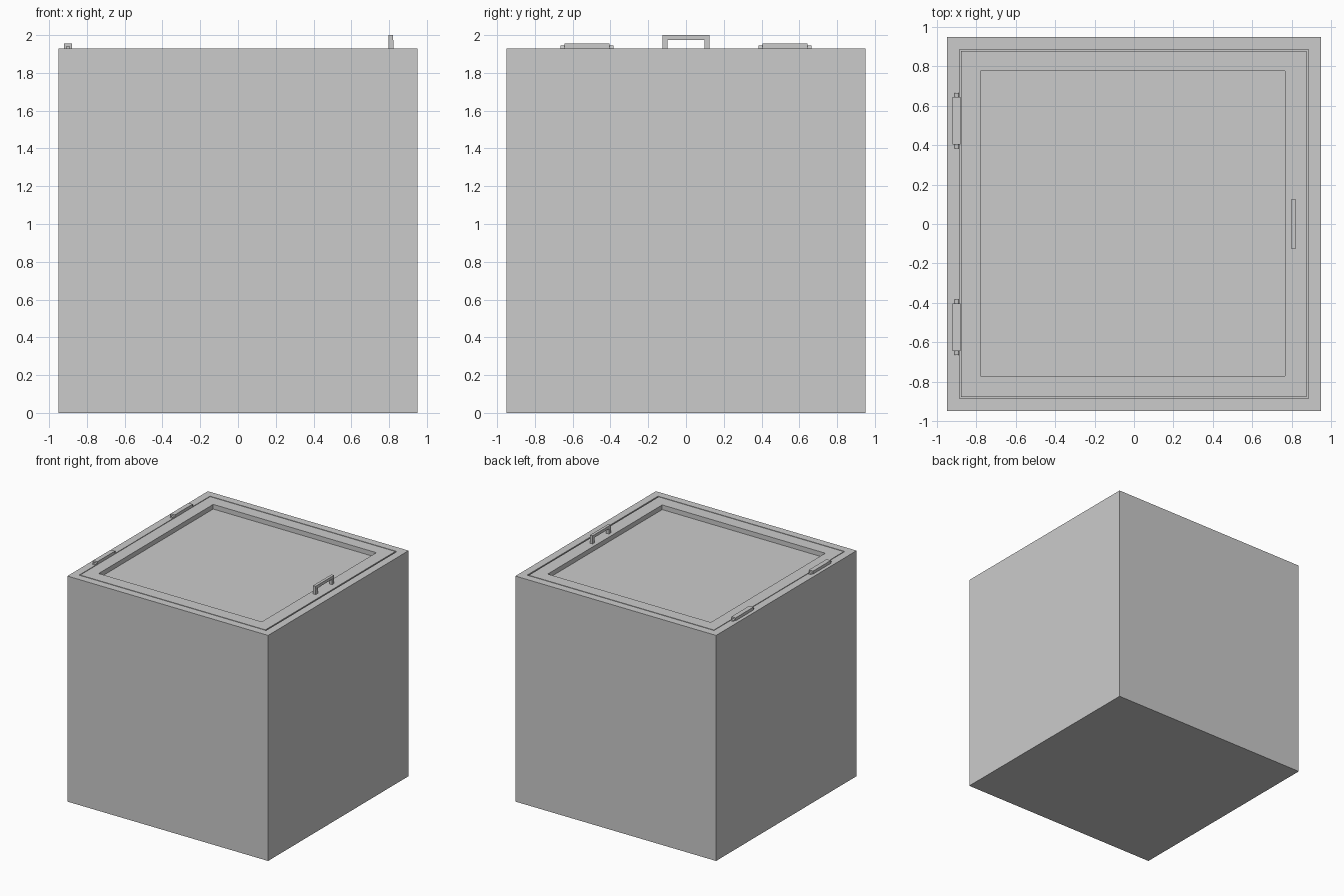
import bpy, bmesh
from mathutils import Matrix, Vector

if "Cube" in bpy.data.objects:
    bpy.data.objects.remove(bpy.data.objects["Cube"])

TOP = 1.93


def finish(bm, name):
    bmesh.ops.recalc_face_normals(bm, faces=bm.faces)
    me = bpy.data.meshes.new(name)
    bm.to_mesh(me)
    bm.free()
    ob = bpy.data.objects.new(name, me)
    bpy.context.collection.objects.link(ob)
    return ob


def add_box(bm, x, y, z):
    lo, hi = Vector((x[0], y[0], z[0])), Vector((x[1], y[1], z[1]))
    m = Matrix.Translation((lo + hi) / 2) @ Matrix.Diagonal((*(hi - lo), 1))
    return bmesh.ops.create_cube(bm, size=1, matrix=m)["verts"]


def recessed_box(name, x, y, z, rx, ry, depth):
    """Box whose top face carries a rectangular recess."""
    bm = bmesh.new()
    add_box(bm, x, y, z)
    bm.normal_update()
    top = max(bm.faces, key=lambda f: f.normal.z)
    bmesh.ops.inset_region(bm, faces=[top], thickness=0.02)
    for v in top.verts:
        v.co.x = rx[v.co.x > 0]
        v.co.y = ry[v.co.y > 0]
    floor = bmesh.ops.extrude_face_region(bm, geom=[top])["geom"]
    bmesh.ops.delete(bm, geom=[top], context='FACES_ONLY')
    for v in floor:
        if isinstance(v, bmesh.types.BMVert):
            v.co.z -= depth
    return finish(bm, name)


# hollow cabinet, open at the top
recessed_box("cabinet", (-.95, .95), (-.95, .95), (0, TOP),
             (-.885, .885), (-.885, .885), TOP - .065)

# door set flush in the opening with a narrow gap and a sunken panel
recessed_box("door", (-.879, .874), (-.878, .878), (TOP - .1, TOP),
             (-.778, .766), (-.772, .776), .04)

# hinges: block with a pin poking out of both ends
for side, label in ((-1, "front"), (1, "back")):
    yc = side * .524
    bm = bmesh.new()
    add_box(bm, (-.92, -.88), (yc - .12, yc + .12), (TOP - .01, 1.955))
    finish(bm, label + "_hinge_block")
    bm = bmesh.new()
    bmesh.ops.create_cone(bm, cap_ends=True, segments=12, radius1=.012,
                          radius2=.012, depth=.28,
                          matrix=Matrix.Translation((-.9, yc, 1.932))
                          @ Matrix.Rotation(1.5707963, 4, 'X'))
    finish(bm, label + "_hinge_pin")

# pull handle: grip bar on two legs
bm = bmesh.new()
add_box(bm, (.797, .821), (-.125, .125), (1.975, 2.0))
for s in (-1, 1):
    add_box(bm, (.798, .823), sorted((s * .097, s * .125)), (TOP - .01, 1.975))
finish(bm, "handle")
